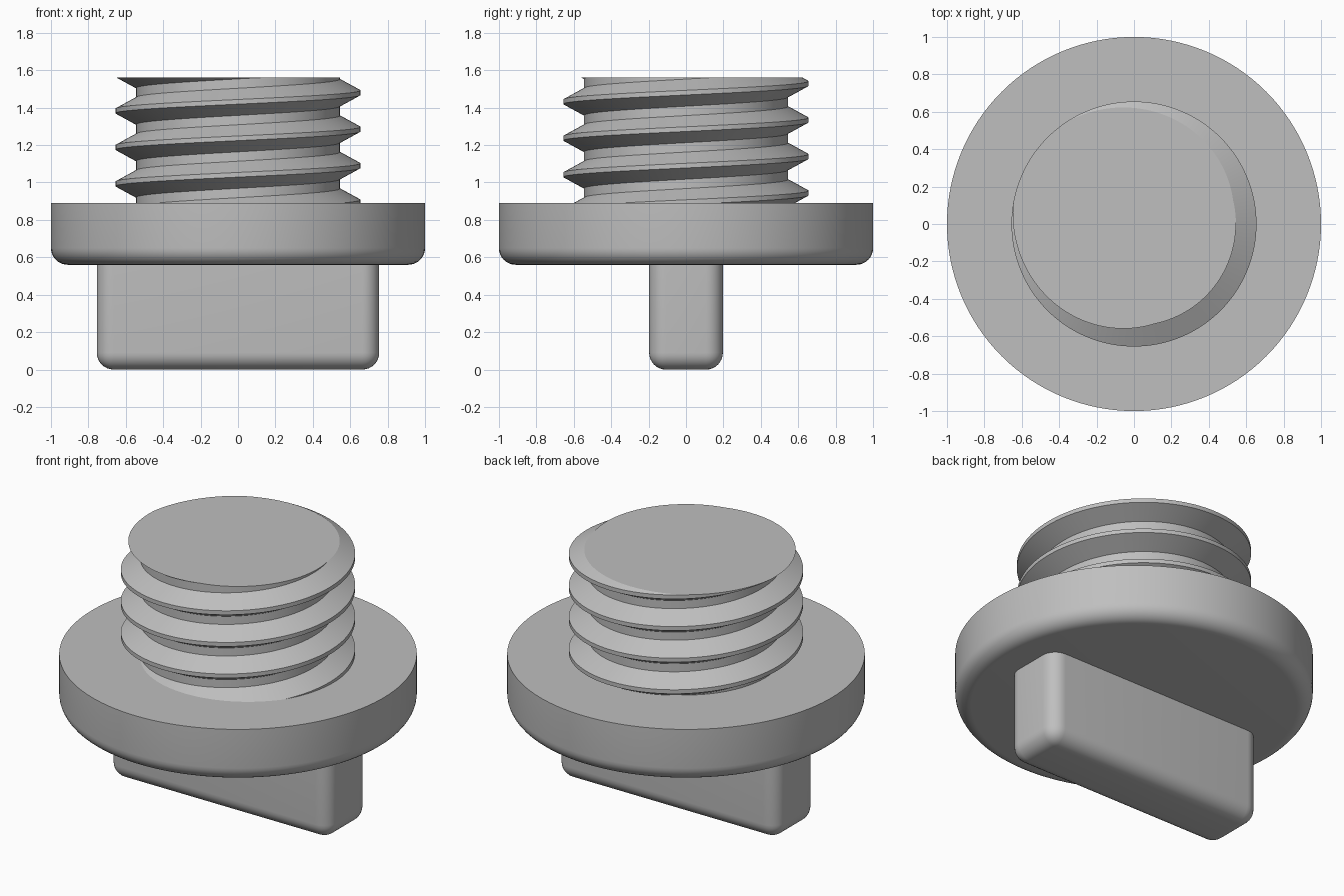
import bpy, bmesh
from math import sin, cos, pi, tau, radians

default = bpy.data.objects.get("Cube")
if default:
    bpy.data.objects.remove(default, do_unlink=True)

grey = bpy.data.materials.new("plain_grey")
grey.use_nodes = True
colour = (0.52, 0.52, 0.52, 1)
grey.diffuse_color = colour
grey.node_tree.nodes["Principled BSDF"].inputs["Base Color"].default_value = colour


def finish(bm, name, angle):
    bmesh.ops.recalc_face_normals(bm, faces=bm.faces[:])
    mesh = bpy.data.meshes.new(name)
    bm.to_mesh(mesh)
    bm.free()
    mesh.materials.append(grey)
    obj = bpy.data.objects.new(name, mesh)
    bpy.context.collection.objects.link(obj)
    bpy.ops.object.select_all(action='DESELECT')
    obj.select_set(True)
    bpy.context.view_layer.objects.active = obj
    bpy.ops.object.shade_smooth_by_angle(angle=radians(angle))
    return obj


SEGMENTS = 128
FILLET = 0.09
FLANGE_BOTTOM, FLANGE_TOP, TOP = 0.56, 0.89, 1.56

# Grip: flat bar rounded on its upright and bottom edges, sunk into the flange
bm = bmesh.new()
bmesh.ops.create_cube(bm, size=1)
grip_top = 0.6
for v in bm.verts:
    v.co = (v.co.x * 1.51, v.co.y * 0.394, (v.co.z + 0.5) * grip_top)
rounded = [e for e in bm.edges if min(v.co.z for v in e.verts) < 0.01]
bmesh.ops.bevel(bm, geom=rounded, offset=FILLET, segments=8, profile=0.5,
                affect='EDGES', clamp_overlap=True)
finish(bm, "grip", 30)

# Flange: turned disc with a rounded lower rim
profile = [(0, FLANGE_BOTTOM)]
for i in range(9):
    a = pi / 2 * i / 8
    profile.append((1 - FILLET + FILLET * sin(a),
                    FLANGE_BOTTOM + FILLET - FILLET * cos(a)))
profile += [(1, FLANGE_TOP), (0, FLANGE_TOP)]
bm = bmesh.new()
verts = [bm.verts.new((r, 0, z)) for r, z in profile]
edges = [bm.edges.new(pair) for pair in zip(verts, verts[1:])]
bmesh.ops.spin(bm, geom=verts + edges, cent=(0, 0, 0), axis=(0, 0, 1),
               angle=tau, steps=SEGMENTS, use_duplicate=False)
bmesh.ops.remove_doubles(bm, verts=bm.verts[:], dist=0.0001)
finish(bm, "flange", 30)

# Threaded plug: helical ridge with flat crest and root, cut level at both ends
PITCH, ROOT, CREST = 0.195, 0.545, 0.655
HALF_CREST, FLANK = 0.0125, 0.06
START = 1.09 - 3 * PITCH
BOTTOM = FLANGE_TOP - 0.01
STEPS = [(-HALF_CREST, CREST), (HALF_CREST, CREST),
         (HALF_CREST + FLANK, ROOT), (PITCH - HALF_CREST - FLANK, ROOT)]
ROWS = 28


def thread_radius(z, lift):
    d = abs((z - START - lift + PITCH / 2) % PITCH - PITCH / 2)
    t = min(max((d - HALF_CREST) / FLANK, 0), 1)
    return CREST + (ROOT - CREST) * t


bm = bmesh.new()
columns = []
for i in range(SEGMENTS):
    a = tau * i / SEGMENTS
    lift = PITCH * i / SEGMENTS
    column = []
    for j in range(ROWS + 5):
        offset, r = STEPS[j % 4]
        z = START + lift + PITCH * (j // 4) + offset
        if not BOTTOM < z < TOP:
            z = min(max(z, BOTTOM), TOP)
            r = thread_radius(z, lift)
        column.append(bm.verts.new((r * cos(a), r * sin(a), z)))
    columns.append(column)
for i, here in enumerate(columns):
    # After a full turn each strand meets the one a pitch higher
    last = i == SEGMENTS - 1
    after = columns[0][4:] if last else columns[i + 1]
    for j in range(ROWS):
        bm.faces.new((here[j], after[j], after[j + 1], here[j + 1]))
bmesh.ops.remove_doubles(bm, verts=bm.verts[:], dist=0.0001)
loose = [v for v in bm.verts if not v.link_faces]
bmesh.ops.delete(bm, geom=loose, context='VERTS')
rims = [e for e in bm.edges if e.is_boundary]
bmesh.ops.holes_fill(bm, edges=rims, sides=0)
finish(bm, "threaded_plug", 22)
